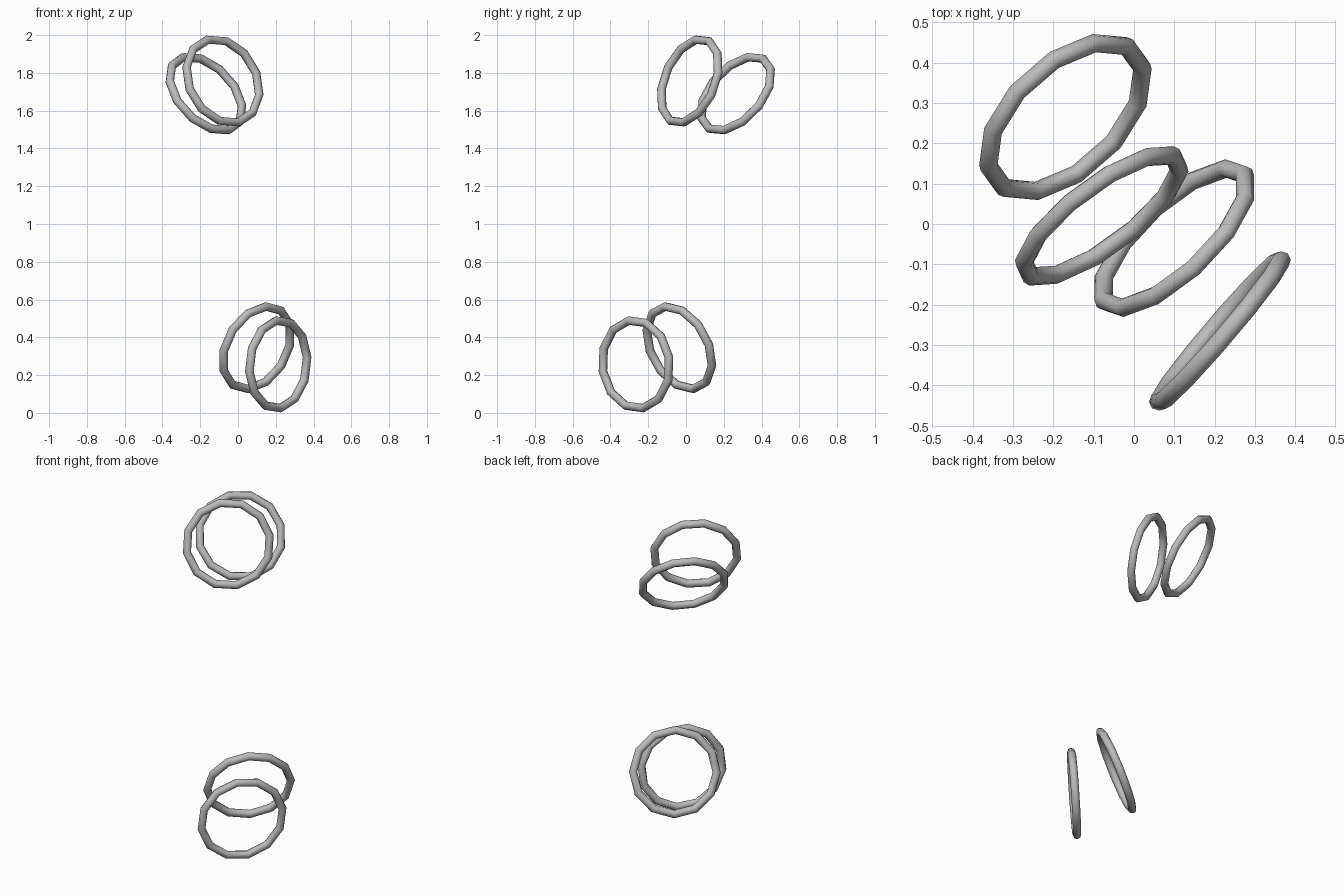
import bpy
import bmesh
from math import cos, sin, pi, radians
from mathutils import Vector, Matrix

cube = bpy.data.objects.get("Cube")
if cube:
    bpy.data.objects.remove(cube, do_unlink=True)

# Single grey material
GREY = (0.5, 0.5, 0.5, 1.0)
grey = bpy.data.materials.new("grey metal")
grey.use_nodes = True
grey.diffuse_color = GREY
grey.node_tree.nodes["Principled BSDF"].inputs["Base Color"].default_value = GREY

RING_RADIUS = 0.235
TUBE_RADIUS = 0.023
RING_SIDES = 12
TUBE_SIDES = 8


def make_ring(name, centre, normal, phase):
    """Twelve-sided ring facing along normal, turned by phase degrees."""
    n = Vector(normal).normalized()
    across = Vector((0, 0, 1)).cross(n).normalized()
    up = n.cross(across)
    bm = bmesh.new()
    loops = []
    for i in range(RING_SIDES):
        a = radians(phase) + 2 * pi * i / RING_SIDES
        out = across * cos(a) + up * sin(a)
        loop = []
        for j in range(TUBE_SIDES):
            b = 2 * pi * j / TUBE_SIDES
            loop.append(bm.verts.new(out * (RING_RADIUS + TUBE_RADIUS * cos(b)) + n * TUBE_RADIUS * sin(b)))
        loops.append(loop)
    for i in range(RING_SIDES):
        p, q = loops[i], loops[(i + 1) % RING_SIDES]
        for j in range(TUBE_SIDES):
            k = (j + 1) % TUBE_SIDES
            bm.faces.new((p[j], q[j], q[k], p[k])).smooth = True
    bmesh.ops.recalc_face_normals(bm, faces=bm.faces)
    mesh = bpy.data.meshes.new(name)
    bm.to_mesh(mesh)
    bm.free()
    mesh.materials.append(grey)
    ring = bpy.data.objects.new(name, mesh)
    ring.matrix_world = Matrix.Translation(centre)
    bpy.context.collection.objects.link(ring)


# Upper pair of rings
make_ring("upper_back_ring", (-0.17, 0.265, 1.69), (0.57, -0.61, 0.55), 11)
make_ring("upper_front_ring", (-0.08, 0.02, 1.757), (0.57, -0.76, 0.32), 11)

# Lower pair of rings
make_ring("lower_back_ring", (0.10, -0.035, 0.345), (0.64, -0.68, -0.37), 4)
make_ring("lower_front_ring", (0.213, -0.265, 0.257), (0.76, -0.65, -0.07), 9)
